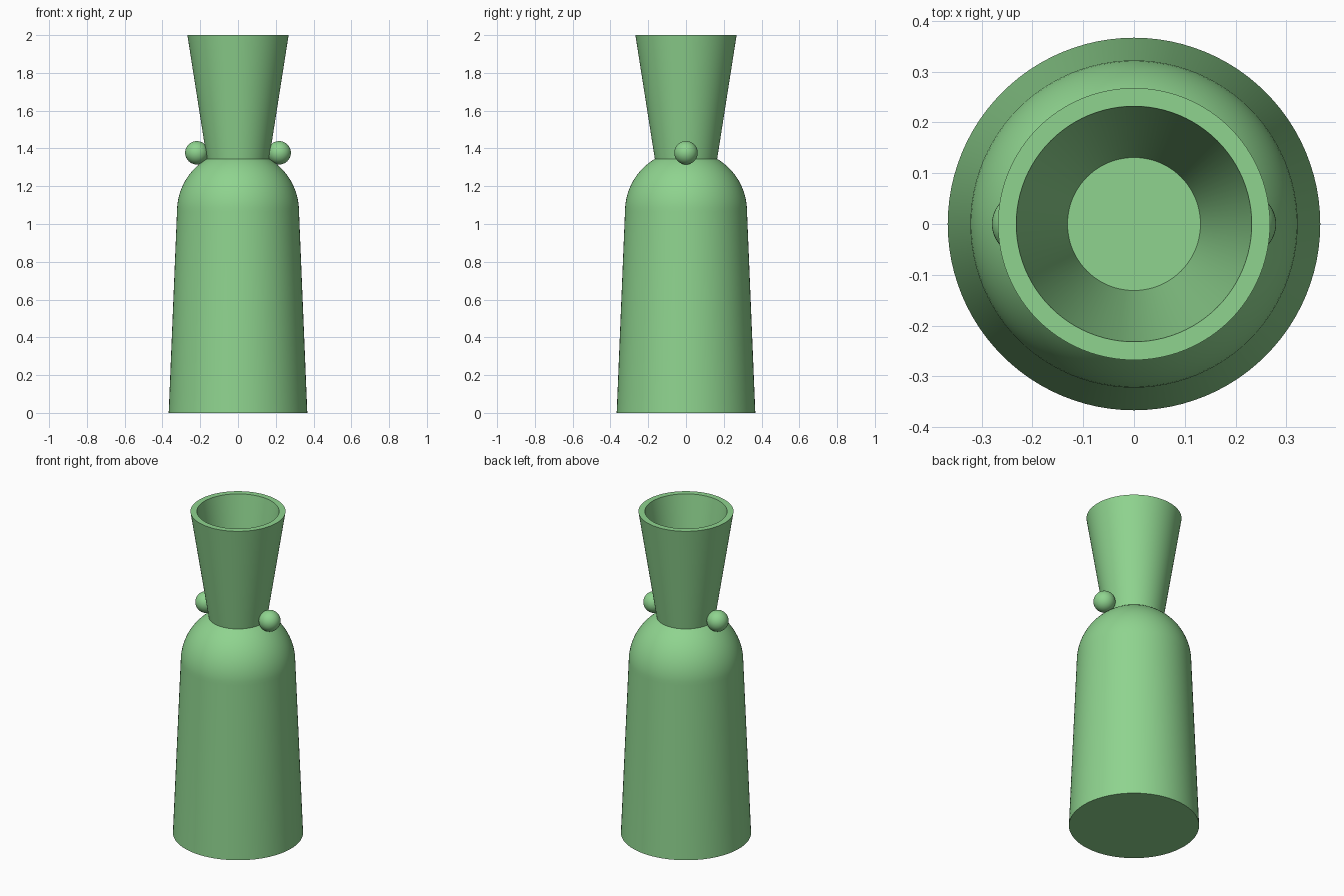
import bpy, bmesh, math

default = bpy.data.objects.get("Cube")
if default:
    bpy.data.objects.remove(default, do_unlink=True)

# Single soft green used on every part
green = bpy.data.materials.new("soft_green")
green.use_nodes = True
colour = (0.274, 0.656, 0.274, 1)
green.diffuse_color = colour
green.node_tree.nodes["Principled BSDF"].inputs["Base Color"].default_value = colour


def finish(obj):
    obj.data.materials.append(green)
    bpy.ops.object.select_all(action="DESELECT")
    obj.select_set(True)
    bpy.context.view_layer.objects.active = obj
    bpy.ops.object.shade_smooth_by_angle(angle=math.radians(30))


def lathe(name, profile, segments=96):
    """Revolve (radius, height) points around the z axis."""
    bm = bmesh.new()
    verts = [bm.verts.new((r, 0, z)) for r, z in profile]
    edges = [bm.edges.new(pair) for pair in zip(verts, verts[1:])]
    bmesh.ops.spin(bm, geom=verts + edges, cent=(0, 0, 0), axis=(0, 0, 1),
                   angle=math.tau, steps=segments, use_merge=True)
    bmesh.ops.remove_doubles(bm, verts=bm.verts, dist=1e-5)
    bmesh.ops.recalc_face_normals(bm, faces=bm.faces)
    mesh = bpy.data.meshes.new(name)
    bm.to_mesh(mesh)
    bm.free()
    obj = bpy.data.objects.new(name, mesh)
    bpy.context.collection.objects.link(obj)
    finish(obj)
    return obj


# Tapered body with a rounded shoulder, cut flat under the neck
shoulder_r, shoulder_z, neck_r = 0.323, 1.067, 0.165
end_angle = math.acos(neck_r / shoulder_r)
steps = 16
shoulder = [(shoulder_r * math.cos(end_angle * i / steps),
             shoulder_z + shoulder_r * math.sin(end_angle * i / steps))
            for i in range(steps + 1)]
top_z = shoulder[-1][1]
lathe("body", [(0, 0), (0.367, 0)] + shoulder + [(0, top_z)])

# Flared hollow neck with a flat rim and inner floor
lathe("flared_neck", [(0, top_z), (neck_r, top_z), (0.268, 2), (0.232, 2),
                      (0.131, top_z + 0.015), (0, top_z + 0.015)])

# Small ball on each side of the neck
for side, x in (("left", 0.218), ("right", -0.218)):
    bpy.ops.mesh.primitive_uv_sphere_add(segments=48, ring_count=24,
                                         radius=0.062, location=(x, 0, 1.377))
    ball = bpy.context.object
    ball.name = side + "_ball"
    finish(ball)
